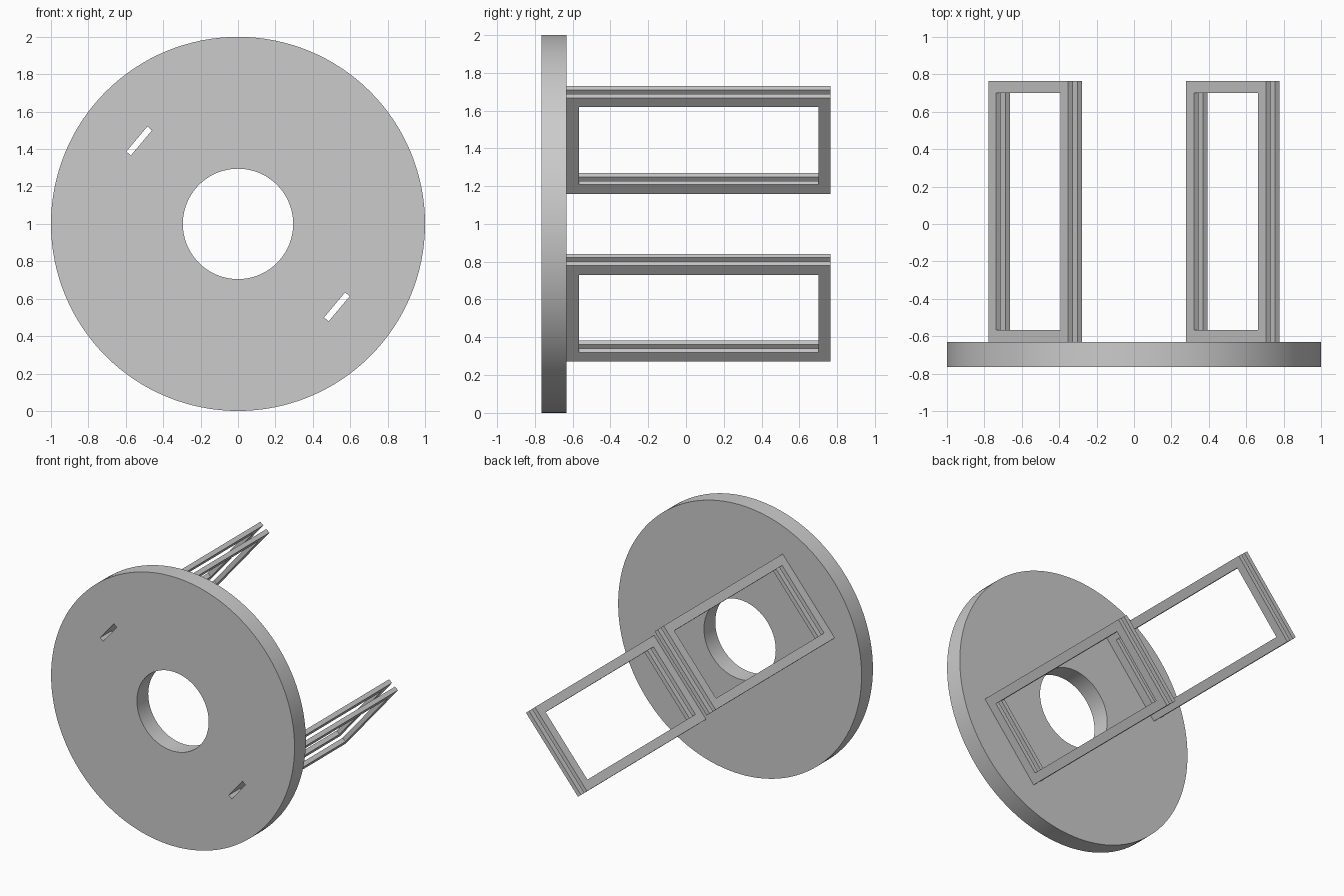
import bpy
import bmesh
import math
from mathutils import Matrix, Vector

cube = bpy.data.objects.get("Cube")
if cube:
    bpy.data.objects.remove(cube, do_unlink=True)

CENTRE_Z = 1.0
DISC_FRONT, DISC_BACK = -0.765, -0.632
FRAME_END = 0.765
PLATE = 0.032           # plate thickness, also the gap between paired plates
BAR = 0.065             # width of the frame bars
FRAME_LENGTH = 0.665
FRAME_RADIUS = 0.69     # distance from disc axis to the middle of each pair

grey = bpy.data.materials.new("plain grey")
grey.use_nodes = True
grey.diffuse_color = (0.6, 0.6, 0.6, 1)
grey.node_tree.nodes["Principled BSDF"].inputs["Base Color"].default_value = (0.6, 0.6, 0.6, 1)


def add_object(name, bm):
    bmesh.ops.recalc_face_normals(bm, faces=bm.faces)
    mesh = bpy.data.meshes.new(name)
    bm.to_mesh(mesh)
    bm.free()
    mesh.materials.append(grey)
    obj = bpy.data.objects.new(name, mesh)
    bpy.context.collection.objects.link(obj)
    return obj


def tangent_frame(angle):
    """Local axes: x along the tangent, y along the disc axis, z radially out."""
    a = math.radians(angle)
    radial = Vector((math.cos(a), 0, math.sin(a)))
    axis = Vector((0, 1, 0))
    tangent = axis.cross(radial)
    m = Matrix((tangent, axis, radial)).transposed().to_4x4()
    m.translation = radial * FRAME_RADIUS + Vector((0, 0, CENTRE_Z))
    return m


def cylinder(name, radius, y0, y1, segments):
    bm = bmesh.new()
    turn = (Matrix.Translation((0, (y0 + y1) / 2, CENTRE_Z))
            @ Matrix.Rotation(math.pi / 2, 4, "X"))
    bmesh.ops.create_cone(bm, cap_ends=True, segments=segments, radius1=radius,
                          radius2=radius, depth=y1 - y0, matrix=turn)
    return add_object(name, bm)


def slot_cutter(name, angle):
    bm = bmesh.new()
    bmesh.ops.create_cube(bm, size=1, matrix=tangent_frame(angle)
                          @ Matrix.Translation((0, DISC_FRONT, 0))
                          @ Matrix.Diagonal((0.175, 0.6, PLATE, 1)))
    return add_object(name, bm)


def frame_plate(name, angle, offset):
    """Rectangular open frame, extruded to the plate thickness."""
    bm = bmesh.new()
    half = FRAME_LENGTH / 2
    rings = []
    for inset in (0, BAR):
        x, y0, y1 = half - inset, DISC_BACK + inset, FRAME_END - inset
        rings.append([bm.verts.new((px, py, offset - PLATE / 2))
                      for px, py in ((-x, y0), (x, y0), (x, y1), (-x, y1))])
    outer, inner = rings
    for i in range(4):
        j = (i + 1) % 4
        bm.faces.new((outer[i], outer[j], inner[j], inner[i]))
    extruded = bmesh.ops.extrude_face_region(bm, geom=bm.faces[:], use_keep_orig=True)
    top = [v for v in extruded["geom"] if isinstance(v, bmesh.types.BMVert)]
    bmesh.ops.translate(bm, verts=top, vec=(0, 0, PLATE))
    bmesh.ops.transform(bm, matrix=tangent_frame(angle), verts=bm.verts)
    return add_object(name, bm)


# Disc with a round centre hole and two narrow slots
disc = cylinder("disc", 1.0, DISC_FRONT, DISC_BACK, 128)
cutters = [cylinder("hole_cutter", 0.295, DISC_FRONT - 0.1, DISC_BACK + 0.1, 96),
           slot_cutter("upper_slot_cutter", 140),
           slot_cutter("lower_slot_cutter", -40)]
bpy.context.view_layer.objects.active = disc
disc.select_set(True)
for cutter in cutters:
    cutter.hide_render = True
    mod = disc.modifiers.new("cut", "BOOLEAN")
    mod.operation = "DIFFERENCE"
    mod.solver = "EXACT"
    mod.object = cutter
    bpy.ops.object.modifier_apply(modifier=mod.name)
for cutter in cutters:
    bpy.data.objects.remove(cutter, do_unlink=True)
bpy.ops.object.shade_smooth_by_angle(angle=math.radians(30))

# Two pairs of parallel frames standing on the back of the disc
for place, angle in (("upper_right", 140), ("lower_left", -40)):
    for side, offset in (("inner", -PLATE), ("outer", PLATE)):
        frame_plate(f"{place}_{side}_frame", angle, offset)
